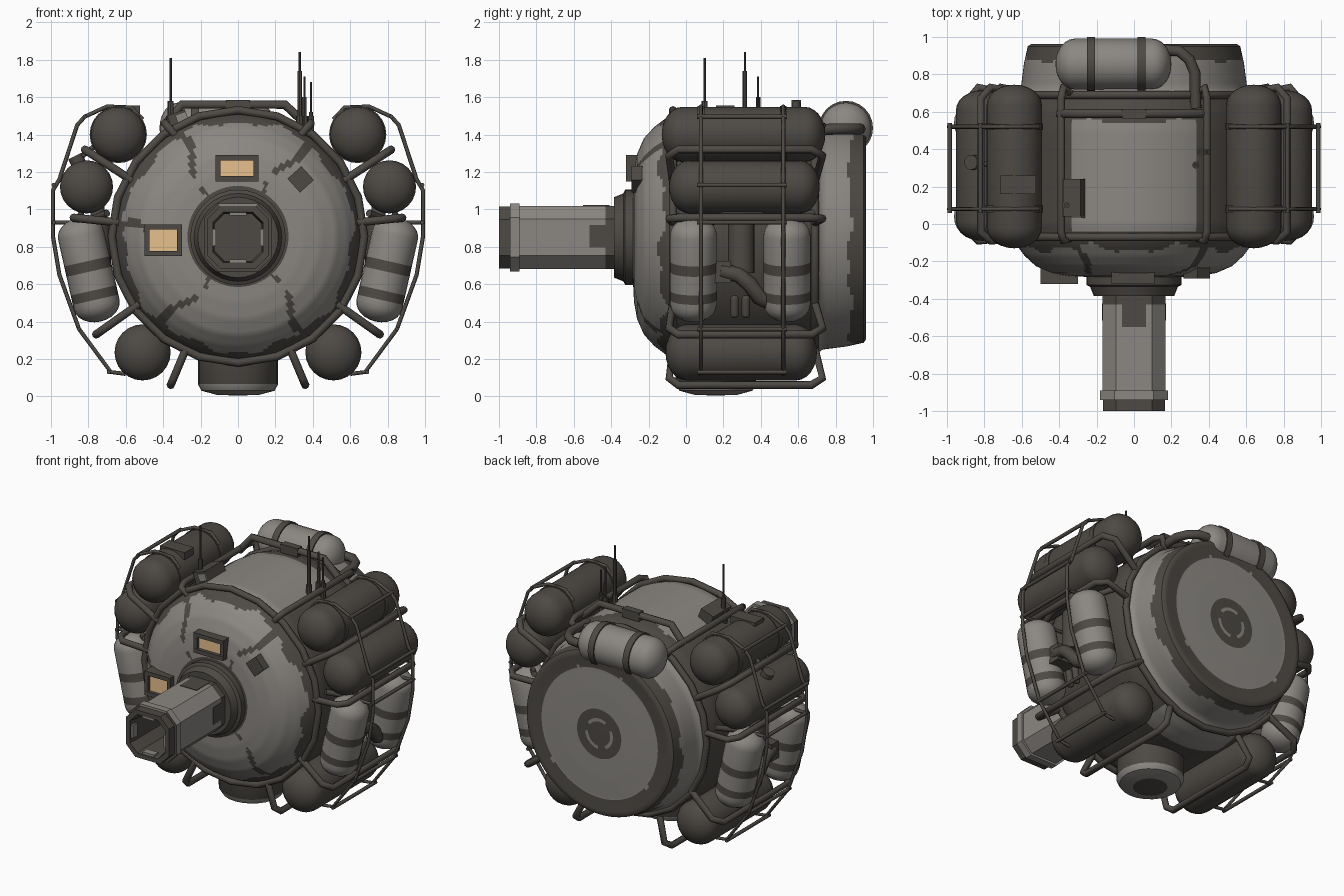
import bpy, bmesh, math
from mathutils import Vector

if "Cube" in bpy.data.objects:
    bpy.data.objects.remove(bpy.data.objects["Cube"])

def mat(name, c):
    m = bpy.data.materials.new(name)
    m.diffuse_color = (*c, 1)
    m.use_nodes = True
    m.node_tree.nodes["Principled BSDF"].inputs["Base Color"].default_value = m.diffuse_color
    return m

MATS = [mat("worn_light_grey", (0.26, 0.245, 0.225)),
        mat("dark_grey", (0.075, 0.067, 0.058)),
        mat("warm_window", (0.80, 0.53, 0.27))]
LIGHT, DARK, GLASS = 0, 1, 2
CZ = 0.855  # height of the hull axis

def finish(name, bm, rule, angle=40):
    bmesh.ops.remove_doubles(bm, verts=bm.verts, dist=1e-5)
    bmesh.ops.recalc_face_normals(bm, faces=bm.faces)
    for f in bm.faces:
        f.smooth = True
        f.material_index = rule(f.calc_center_median()) if callable(rule) else rule
    me = bpy.data.meshes.new(name)
    bm.to_mesh(me)
    bm.free()
    for m in MATS:
        me.materials.append(m)
    me.set_sharp_from_angle(angle=math.radians(angle))
    ob = bpy.data.objects.new(name, me)
    bpy.context.collection.objects.link(ob)
    return ob

def lathe(name, prof, origin, axis, rule=DARK, segs=24, shape=None, angle=40):
    """Sweep (distance, radius) pairs along an axis; shape is an optional cross-section."""
    q = Vector((0, 0, 1)).rotation_difference(Vector(axis))
    shape = shape or [(math.cos(2 * math.pi * i / segs), math.sin(2 * math.pi * i / segs)) for i in range(segs)]
    n = len(shape)
    bm = bmesh.new()
    rings = [[bm.verts.new(q @ Vector((x * r, y * r, d)) + Vector(origin)) for x, y in shape] for d, r in prof]
    for a, b in zip(rings, rings[1:]):
        for i in range(n):
            bm.faces.new((a[i], a[(i + 1) % n], b[(i + 1) % n], b[i]))
    return finish(name, bm, rule, angle)

def capsule(name, p0, p1, r, color=DARK, bands=(), cap=0.75):
    """Tank with rounded ends between two tip points; bands are painted dark."""
    p0, p1 = Vector(p0), Vector(p1)
    L = (p1 - p0).length
    ax = (p1 - p0).normalized()
    h = [i * math.pi / 12 for i in range(7)]
    prof = [(cap * r * (1 - math.cos(a)), r * math.sin(a)) for a in h]
    prof += [(t * L, r) for b in bands for t in b]
    prof += [(L - cap * r * (1 - math.cos(a)), r * math.sin(a)) for a in reversed(h)]
    def rule(c):
        t = (c - p0).dot(ax) / L
        return DARK if any(a < t < b for a, b in bands) else color
    return lathe(name, prof, p0, ax, rule)

def pipe(name, pts, r, closed=False):
    cu = bpy.data.curves.new(name, 'CURVE')
    cu.dimensions = '3D'
    cu.bevel_depth, cu.bevel_resolution, cu.use_fill_caps = r, 2, True
    sp = cu.splines.new('POLY')
    sp.points.add(len(pts) - 1)
    for p, co in zip(sp.points, pts):
        p.co = (*co, 1)
    sp.use_cyclic_u = closed
    cu.materials.append(MATS[DARK])
    ob = bpy.data.objects.new(name, cu)
    bpy.context.collection.objects.link(ob)
    bpy.ops.object.select_all(action='DESELECT')
    ob.select_set(True)
    bpy.context.view_layer.objects.active = ob
    bpy.ops.object.convert(target='MESH')

def box(name, c, size, color=DARK, tilt=0.0):
    bm = bmesh.new()
    bmesh.ops.create_cube(bm, size=1)
    ca, sa = math.cos(tilt), math.sin(tilt)
    for v in bm.verts:  # tilt turns the box about y
        x, y, z = (v.co[i] * size[i] for i in range(3))
        v.co = (c[0] + x * ca - z * sa, c[1] + y, c[2] + x * sa + z * ca)
    return finish(name, bm, color, 20)

# Hull: round drum about the y axis with painted patches
pts = [(-.285, 0), (-.283, .25), (-.278, .35), (-.262, .44), (-.225, .525), (-.17, .585), (-.11, .63),
       (-.06, .657), (0, .67), (.5, .67), (.6, .66), (.69, .635), (.73, .605), (.86, .588), (.95, .568),
       (.962, .55), (.955, .45), (.96, .3), (.962, 0)]
prof = [pts[0]]
for a, b in zip(pts, pts[1:]):
    k = max(1, math.ceil(math.dist(a, b) / .022))
    prof += [(a[0] + (b[0] - a[0]) * i / k, a[1] + (b[1] - a[1]) * i / k) for i in range(1, k + 1)]

def hull_paint(c):
    x, y, z = c.x, c.y, c.z - CZ
    r, th = math.hypot(x, z), math.degrees(math.atan2(z, x))
    wob = .012 * math.sin(math.radians(th * 7)) + .01 * math.sin(math.radians(th * 17))
    if y < -.08:  # front dome with scratched radial seams
        if r > .615 + wob or r < .27:
            return DARK
        for s in (57, 123, -128, -52, 178):
            if abs(th - s + 5 * math.sin(r * 14)) < 2.2 and not .33 < r < .38:
                return DARK
        return LIGHT
    if y > .945:  # rear plate with round hatch
        if .17 < r < .45 + wob / 2:
            return LIGHT
        return LIGHT if .085 < r < .115 and th % 120 > 35 else DARK
    if y > .70:
        return LIGHT if y < .875 + wob else DARK
    if abs(th - 90) < 31 + 60 * wob and -.04 < y < .55 + wob:
        return LIGHT
    if abs(th + 90) < 28 + 100 * wob and y > .45:
        return LIGHT
    return DARK

lathe("hull", prof, (0, 0, CZ), (0, 1, 0), hull_paint, 144)

# Barrel, collar and pedestal
lathe("barrel_collar", [(0, .2), (0, .255), (.06, .255), (.07, .235), (.12, .215), (.12, .1)], (0, -.265, .85), (0, -1, 0), DARK, 32)
OCT = [(1, .58), (.58, 1), (-.58, 1), (-1, .58), (-1, -.58), (-.58, -1), (.58, -1), (1, -.58)]
lathe("barrel", [(0, .168), (.07, .168), (.53, .168), (.53, .182), (.58, .182), (.58, .166), (.64, .166), (.64, .135),
                 (.58, .125), (.2, .125), (.2, 0)], (0, -.36, .85), (0, -1, 0),
      lambda c: LIGHT if -.94 < c.y < -.43 and max(abs(c.x), abs(c.z - .85)) > .128 else DARK, shape=OCT, angle=25)
box("barrel_top_patch", (0, -.48, 1.019), (.13, .14, .006))
for s in (1, -1):
    box("barrel_side_patch", (s * .169, -.47, .855), (.006, .09, .12))
    box("muzzle_side_insert", (s * .128, -.97, .85), (.02, .05, .09), LIGHT)
    box("muzzle_end_insert", (0, -.97, .85 + s * .128), (.09, .05, .02), LIGHT)
lathe("pedestal", [(0, 0), (.002, .11), (.025, .195), (.06, .215), (.3, .215)], (0, .16, .005), (0, 0, 1),
      lambda c: LIGHT if c.z < .07 and math.hypot(c.x, c.y - .16) > .1 else DARK, 24)

# Windows with raised frames
for x, z, w, h in ((-.005, 1.22, .23, .14), (-.40, .835, .20, .17)):
    for s in (1, -1):
        box("window_frame_side", (x + s * (w / 2 - .013), -.275, z), (.026, .09, h))
        box("window_frame_bar", (x, -.277, z + s * (h / 2 - .014)), (w, .09, .028))
    box("window_glass", (x, -.294, z), (w - .05, .008, h - .05), GLASS)
box("front_patch", (.335, -.262, 1.16), (.10, .06, .10), DARK, math.radians(42))

# Hoops around the hull
for y, r in ((-.07, .675), (.69, .645)):
    pipe("hull_hoop", [(r * math.cos(i * math.pi / 10), y, CZ + r * math.sin(i * math.pi / 10)) for i in range(20)], .022, True)

for s in (1, -1):
    # Large dark tanks and pale strapped tanks
    for n, (x, z, r, y0, y1) in {"upper": (.64, 1.40, .148, -.13, .745), "middle": (.81, 1.12, .142, -.09, .715),
                                 "lower": (.51, .235, .15, -.11, .70)}.items():
        capsule(n + "_tank", (s * x, y0, z), (s * x, y1, z), r)
    for y in (.04, .54):
        capsule("pale_tank", (s * .86, y, .955), (s * .735, y, .40), .125, LIGHT, ((.42, .52), (.70, .79)))
    # Handle bars standing out from the hull
    for xi, zi, xo, zo in ((.56, 1.15, .82, 1.32), (.64, .93, .88, .955), (.52, .50, .76, .33),
                           (.28, .25, .36, .06), (.33, 1.39, .39, 1.46)):
        xm, zm = xi + (xo - xi) * .8, zi + (zo - zi) * .8
        pipe("handle_bar", [(s * xi, -.07, zi), (s * xm, -.09, zm), (s * xo, -.04, zo), (s * xo, .67, zo),
                            (s * xm, .73, zm), (s * xi, .69, zi)], .022)
    # Thin outer cage
    cage = [(.51, 1.48), (.57, 1.545), (.70, 1.55), (.82, 1.495), (.86, 1.45), (.955, 1.16), (.99, 1.10),
            (.99, .86), (.955, .65), (.85, .36), (.68, .13), (.6, .12)]
    for y in (.08, .52):
        pipe("cage_bar", [(s * x, y, z) for x, z in cage], .011)
        lathe("tank_strap", [(-.018, .1), (-.018, .153), (.018, .153), (.018, .1)], (s * .64, y, 1.40), (0, 1, 0))
        pipe("cage_stay", [(s * .66, y, .93), (s * .99, y, .93)], .011)
    for x, z in ((.82, 1.495), (.985, 1.13), (.985, .93), (.85, .36), (.69, .13)):
        pipe("cage_rung", [(s * x, .06, z), (s * x, .54, z)], .012)
    # Pump and elbow pipe between the pale tanks
    lathe("pump", [(0, 0), (0, .07), (.28, .07), (.3, .04), (.36, .035), (.36, 0)], (s * .75, .295, .66), (0, 0, 1))
    box("pump_block", (s * .76, .19, .665), (.14, .10, .12))
    pipe("elbow_pipe", [(s * .80, .19, .67), (s * .81, .28, .65), (s * .82, .34, .60), (s * .80, .39, .53),
                        (s * .77, .45, .50), (s * .72, .53, .50)], .042)
    for y in (.26, .32):
        capsule("pump_valve", (s * .74, y, .42), (s * .76, y, .54), .022)
    pipe("side_hose", [(s * .70, -.03, .98), (s * .84, .12, .92), (s * .84, .2, .97), (s * .84, .4, .97),
                       (s * .84, .5, .92), (s * .70, .68, .98)], .02)

# Roof bar, rear tank and its hose
pipe("roof_bar", [(-.40, .59, 1.44), (-.30, .59, 1.56), (.25, .59, 1.56), (.38, .59, 1.44)], .024)
box("roof_bar_clamp", (0, .59, 1.555), (.13, .05, .06))
capsule("rear_tank", (-.42, .855, 1.435), (.20, .855, 1.435), .136, LIGHT)
for x in (-.23, .04):
    lathe("rear_tank_strap", [(-.022, .1), (-.022, .145), (.022, .145), (.022, .1)], (x, .855, 1.435), (1, 0, 0))
    box("rear_tank_mount", (x, .76, 1.38), (.045, .18, .10))
pipe("rear_hose", [(.17, .93, 1.43), (.24, .925, 1.43), (.295, .88, 1.43), (.325, .81, 1.43), (.33, .62, 1.42)], .03)

# Antennas: position, base top, tip and base radius
for n, x, y, zb, zt, r in (("left", -.36, .10, 1.58, 1.81, .016), ("right", .33, .315, 1.74, 1.84, .012),
                           ("mid", .355, .385, 1.60, 1.71, .012), ("outer", .39, .385, 1.52, 1.68, .011)):
    lathe(n + "_antenna", [(1.40, 0), (1.40, r * 1.6), (1.50, r * 1.6), (1.50, r), (zb, r), (zb, .006), (zt, .006), (zt, 0)],
          (x, y, 0), (0, 0, 1), DARK, 8)

# Roof sight and gear on the left upper tank
box("roof_sight", (-.315, .14, 1.47), (.10, .20, .10), DARK, .35)
box("roof_sight_lens", (-.30, .035, 1.49), (.06, .008, .05), LIGHT, .35)
box("tank_gear_box", (-.62, .21, 1.53), (.19, .10, .05))
lathe("tank_valve", [(0, .04), (.05, .04), (.05, 0)], (-.85, .33, 1.24), (-.5, 0, 1))
pipe("tank_valve_line", [(-.85, .33, 1.27), (-.74, .31, 1.36), (-.66, .31, 1.53)], .014)
